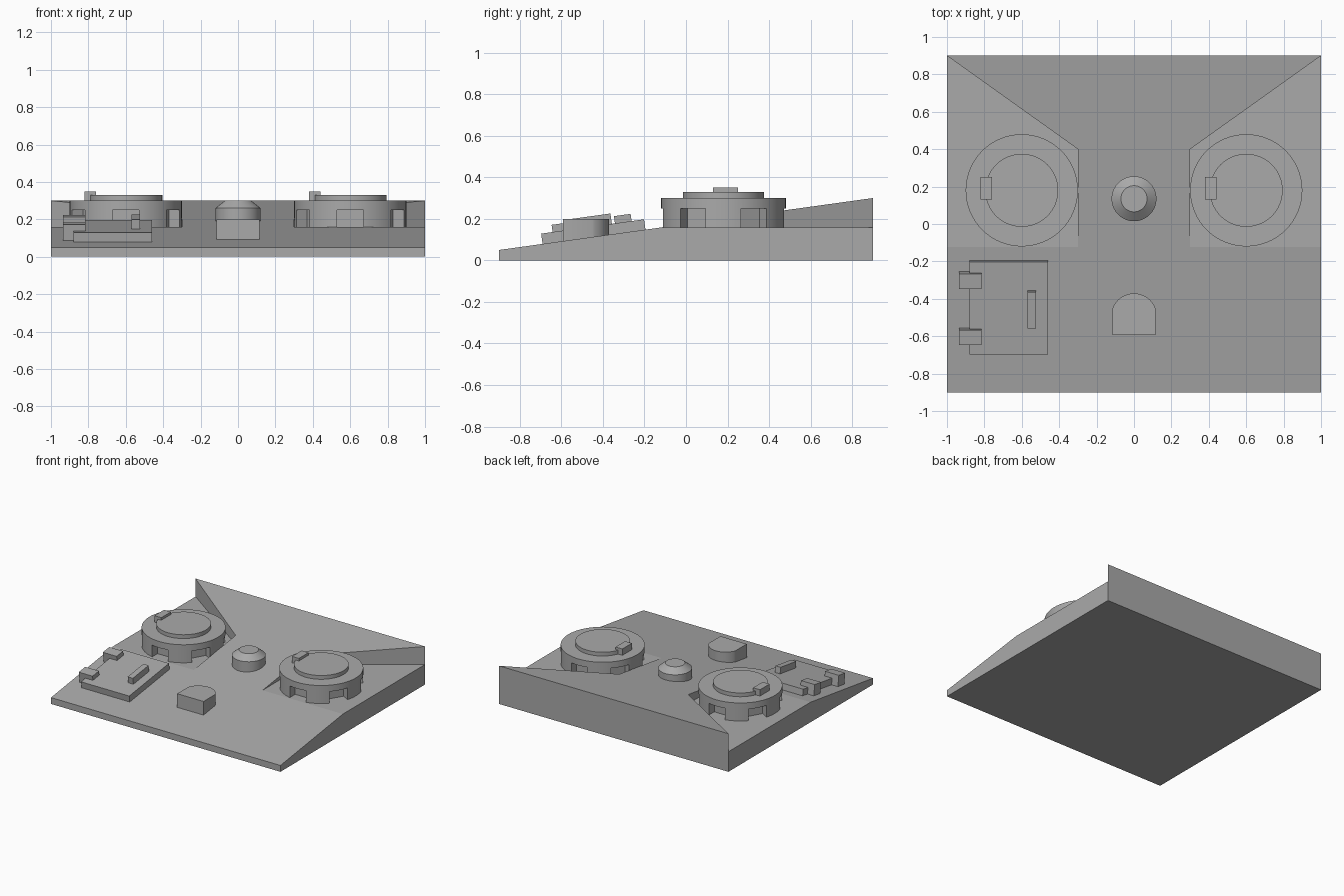
import bpy
import math
from mathutils import Vector, Matrix

cube = bpy.data.objects.get("Cube")
if cube:
    bpy.data.objects.remove(cube, do_unlink=True)

grey = bpy.data.materials.new("plain_grey")
grey.use_nodes = True
grey.diffuse_color = (0.4, 0.4, 0.4, 1)
grey.node_tree.nodes["Principled BSDF"].inputs["Base Color"].default_value = (0.4, 0.4, 0.4, 1)

FRONT, BACK = -0.9, 0.9
LOW, HIGH = 0.05, 0.30
FLOOR = 0.158
SLOPE = math.atan2(HIGH - LOW, BACK - FRONT)


def deck(y):
    """Height of the sloping deck at y."""
    return LOW + (y - FRONT) * math.tan(SLOPE)


def loft(name, rings):
    """Solid skinned through matching rings of points, capped at both ends."""
    n = len(rings[0])
    verts = [p for ring in rings for p in ring]
    faces = [tuple(reversed(range(n))), tuple(range(len(verts) - n, len(verts)))]
    for k in range(len(rings) - 1):
        for i in range(n):
            j = (i + 1) % n
            faces.append((k * n + i, k * n + j, k * n + n + j, k * n + n + i))
    mesh = bpy.data.meshes.new(name)
    mesh.from_pydata(verts, [], faces)
    mesh.materials.append(grey)
    obj = bpy.data.objects.new(name, mesh)
    bpy.context.collection.objects.link(obj)
    return obj


def prism(name, outline, z0, z1):
    return loft(name, [[(x, y, z) for x, y in outline] for z in (z0, z1)])


def turned(name, cx, cy, profile, n=64):
    """Round part from (radius, height) pairs."""
    turns = [2 * math.pi * i / n for i in range(n)]
    return loft(name, [[(cx + r * math.cos(a), cy + r * math.sin(a), z) for a in turns]
                       for r, z in profile])


def box(name, x0, x1, y0, y1, z0, z1):
    return prism(name, [(x0, y0), (x1, y0), (x1, y1), (x0, y1)], z0, z1)


def deck_box(name, x0, x1, y0, y1, height):
    """Box standing square on the sloping deck; y0 is its lower front edge."""
    length = (y1 - y0) / math.cos(SLOPE)
    obj = box(name, x0, x1, 0, length, -0.01, height)
    obj.data.transform(Matrix.Translation(Vector((0, y0, deck(y0))))
                       @ Matrix.Rotation(SLOPE, 4, 'X'))
    return obj


def cut(obj, cutters):
    for c in cutters:
        c.hide_render = True
        mod = obj.modifiers.new("cut", 'BOOLEAN')
        mod.operation, mod.solver, mod.object = 'DIFFERENCE', 'EXACT', c
    select(obj)
    for mod in list(obj.modifiers):
        bpy.ops.object.modifier_apply(modifier=mod.name)
    for c in cutters:
        bpy.data.objects.remove(c, do_unlink=True)


def select(obj):
    bpy.ops.object.select_all(action='DESELECT')
    obj.select_set(True)
    bpy.context.view_layer.objects.active = obj


def smooth(obj):
    select(obj)
    bpy.ops.object.shade_smooth_by_angle(angle=math.radians(25))


# Wedge base with a flat pocket open to each side
side = [(FRONT, 0), (BACK, 0), (BACK, HIGH), (FRONT, LOW)]
base = loft("wedge_base", [[(x, y, z) for y, z in side] for x in (-1, 1)])
pockets = []
for s in (1, -1):
    outline = [(0.3 * s, -0.2), (1.1 * s, -0.2), (1.1 * s, 0.971), (0.3 * s, 0.4)]
    pockets.append(prism("pocket_cutter", outline[::s], FLOOR, 0.5))
cut(base, pockets)

# Notched turntables with a raised disc and a small tab
for label, cx in (("right", -0.6), ("left", 0.6)):
    cy = 0.18
    drum = turned(label + "_drum", cx, cy, [(0.3, FLOOR - 0.01), (0.3, 0.30)])
    slots = []
    for i in range(6):
        slot = box("slot_cutter", 0.225, 0.4, -0.07, 0.07, 0, 0.25)
        slot.data.transform(Matrix.Translation((cx, cy, 0))
                            @ Matrix.Rotation(math.radians(30 + 60 * i), 4, 'Z'))
        slots.append(slot)
    cut(drum, slots)
    smooth(drum)
    smooth(turned(label + "_disc", cx, cy, [(0.195, 0.29), (0.195, 0.33)]))
    box(label + "_tab", cx - 0.22, cx - 0.16, 0.13, 0.25, 0.29, 0.35)

# Centre knob with a bevelled top
smooth(turned("centre_knob", 0, 0.135, [(0.12, 0.15), (0.12, 0.26), (0.07, 0.30)]))

# Round-backed block near the front
arc = [math.radians(20 + 140 * i / 24) for i in range(25)]
outline = [(-0.115, -0.593), (0.115, -0.593)]
outline += [(0.122 * math.cos(a), -0.493 + 0.122 * math.sin(a)) for a in arc]
smooth(prism("round_backed_block", outline, 0.06, 0.20))

# Hatch with handle and two hinges, lying along the slope
deck_box("hatch", -0.88, -0.46, -0.69, -0.195, 0.05)
deck_box("hatch_handle", -0.57, -0.525, -0.545, -0.35, 0.1)
for label, y in (("front", -0.635), ("rear", -0.335)):
    deck_box(label + "_hinge", -0.935, -0.815, y, y + 0.08, 0.085)
